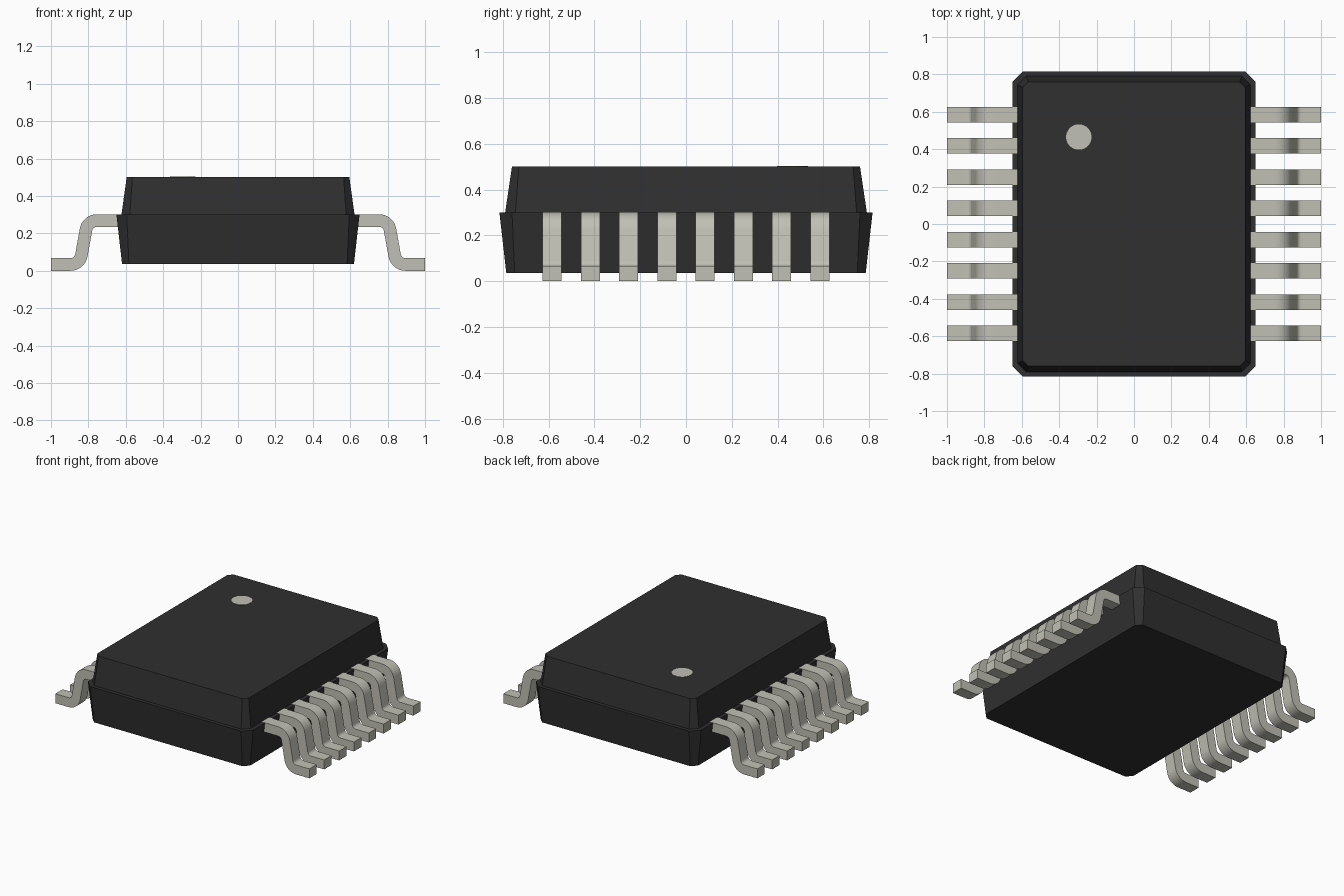
import bpy, bmesh, math

cube = bpy.data.objects.get("Cube")
if cube:
    bpy.data.objects.remove(cube, do_unlink=True)


def make_material(name, color):
    mat = bpy.data.materials.new(name)
    mat.use_nodes = True
    mat.diffuse_color = (*color, 1)
    bsdf = mat.node_tree.nodes["Principled BSDF"]
    bsdf.inputs["Base Color"].default_value = (*color, 1)
    bsdf.inputs["Roughness"].default_value = 0.6
    return mat


black = make_material("black plastic", (0.029, 0.029, 0.029))
metal = make_material("pale metal", (0.53, 0.53, 0.465))


def add_object(name, bm, mat):
    bmesh.ops.recalc_face_normals(bm, faces=bm.faces)
    mesh = bpy.data.meshes.new(name)
    bm.to_mesh(mesh)
    bm.free()
    mesh.materials.append(mat)
    obj = bpy.data.objects.new(name, mesh)
    bpy.context.collection.objects.link(obj)
    return obj


def octagon(bm, hx, hy, c, z):
    """Ring of a rectangle with chamfered corners."""
    pts = [(hx, hy - c), (hx - c, hy), (c - hx, hy), (-hx, hy - c),
           (-hx, c - hy), (c - hx, -hy), (hx - c, -hy), (hx, c - hy)]
    return [bm.verts.new((x, y, z)) for x, y in pts]


# Moulded body: tapered lower half, narrow ledge, tapered upper half
bm = bmesh.new()
rings = [octagon(bm, *r) for r in (
    (0.62, 0.785, 0.037, 0.036), (0.65, 0.815, 0.055, 0.30),
    (0.623, 0.79, 0.045, 0.30), (0.595, 0.76, 0.03, 0.502))]
for low, high in zip(rings, rings[1:]):
    for i in range(8):
        j = (i + 1) % 8
        bm.faces.new((low[i], low[j], high[j], high[i]))
bm.faces.new(rings[0])
bm.faces.new(rings[-1])
add_object("body", bm, black)

# Pin-one dot
bm = bmesh.new()
bmesh.ops.create_cone(bm, cap_ends=True, segments=48, radius1=0.068,
                      radius2=0.068, depth=0.004)
bmesh.ops.translate(bm, verts=bm.verts, vec=(-0.295, 0.465, 0.502))
add_object("orientation_dot", bm, metal)


# Gull-wing lead: outer and inner edges of a bent strip
def arc(cx, cz, r, a0, a1, n=8):
    angles = [math.radians(a0 + (a1 - a0) * i / n) for i in range(n + 1)]
    return [(cx + r * math.cos(a), cz + r * math.sin(a)) for a in angles]


R_BIG, R_SMALL = 0.092, 0.025
TOP, FOOT = (0.755, 0.21), (0.895, R_BIG)
outer = ([(0.61, TOP[1] + R_BIG)] + arc(*TOP, R_BIG, 90, 10)
         + arc(*FOOT, R_SMALL, 190, 270) + [(1, R_BIG - R_SMALL)])
inner = ([(0.61, TOP[1] + R_SMALL)] + arc(*TOP, R_SMALL, 90, 10)
         + arc(*FOOT, R_BIG, 190, 270) + [(1, 0)])


def add_lead(name, side, y, half_width=0.0415):
    bm = bmesh.new()
    sections = []
    for (ox, oz), (ix, iz) in zip(outer, inner):
        corners = ((ox, -1, oz), (ox, 1, oz), (ix, 1, iz), (ix, -1, iz))
        sections.append([bm.verts.new((side * x, y + s * half_width, z))
                         for x, s, z in corners])
    for a, b in zip(sections, sections[1:]):
        for i in range(4):
            j = (i + 1) % 4
            bm.faces.new((a[i], a[j], b[j], b[i]))
    bm.faces.new(sections[0])
    bm.faces.new(sections[-1])
    return add_object(name, bm, metal)


# Eight leads along each side
leads = [add_lead(f"{label}_lead_{i + 1}", side, (i - 3.5) * 0.167)
         for label, side in (("left", 1), ("right", -1)) for i in range(8)]

bpy.ops.object.select_all(action="DESELECT")
for lead in leads:
    lead.select_set(True)
bpy.context.view_layer.objects.active = leads[0]
bpy.ops.object.shade_smooth_by_angle(angle=math.radians(30))
